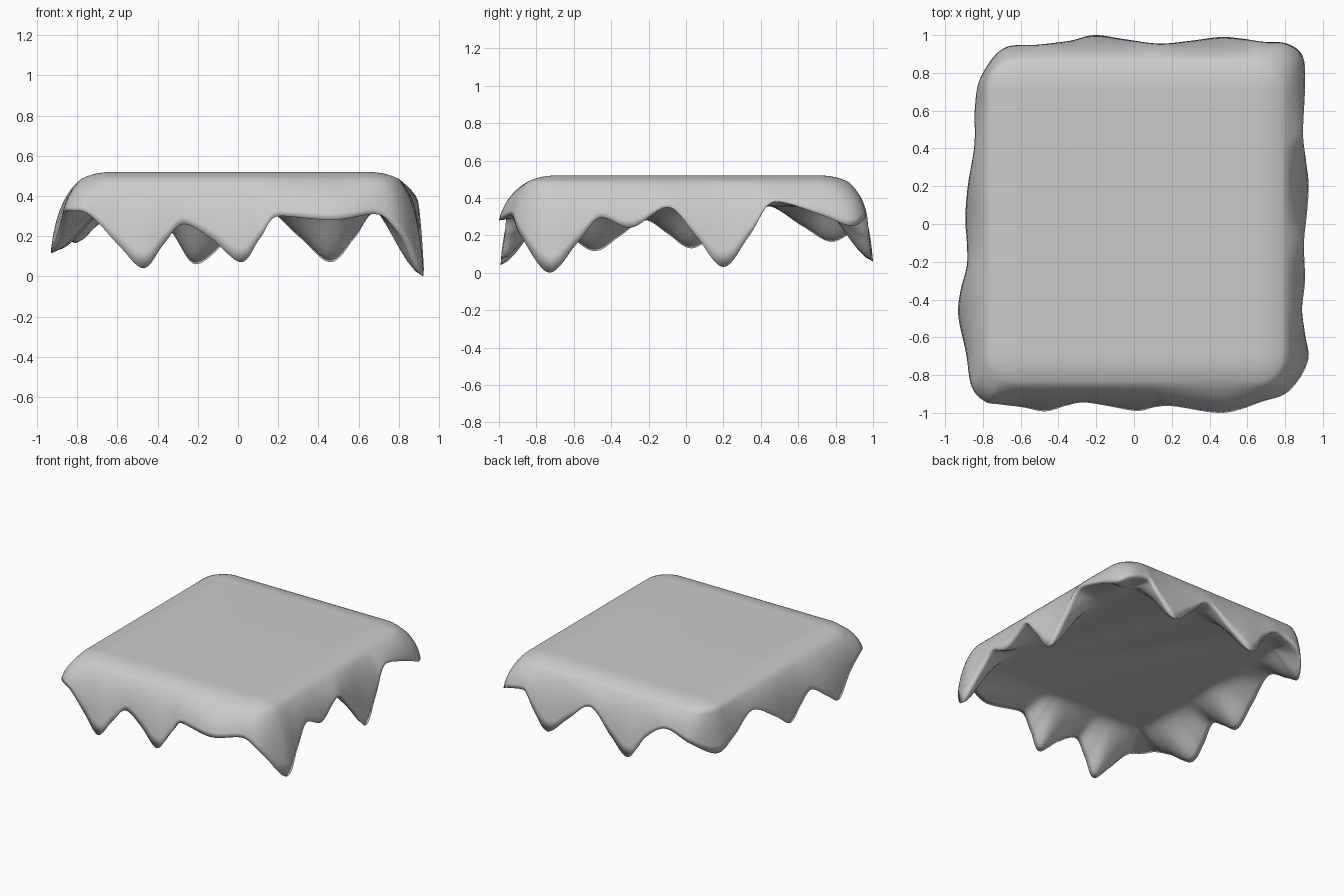
import bpy, bmesh
from mathutils import Vector

if "Cube" in bpy.data.objects:
    bpy.data.objects.remove(bpy.data.objects["Cube"])

TOP, SHOULDER, UNDER = 0.52, 0.485, 0.355
R = 0.16                                             # corner radius of the shoulder
CORE_X, CORE_Y = (-0.62, 0.64), (-0.69, 0.71)        # shoulder rectangle less R
# Hem of the draped sheet, counter-clockwise from the front left corner
HEM = [
    (-0.79, -0.94, 0.325), (-0.71, -0.955, 0.28), (-0.59, -0.97, 0.15), (-0.47, -0.992, 0.04),
    (-0.37, -0.965, 0.16), (-0.27, -0.945, 0.26), (-0.13, -0.965, 0.185), (0.015, -0.99, 0.07),
    (0.11, -0.97, 0.19), (0.21, -0.965, 0.3), (0.47, -1.0, 0.28), (0.68, -0.94, 0.31),
    (0.82, -0.885, 0.2), (0.92, -0.73, 0.0),
    (0.905, -0.58, 0.16), (0.89, -0.45, 0.295), (0.905, -0.3, 0.24), (0.9, -0.1, 0.35),
    (0.915, 0.05, 0.2), (0.925, 0.2, 0.03), (0.91, 0.34, 0.2), (0.895, 0.48, 0.38),
    (0.905, 0.72, 0.31), (0.895, 0.885, 0.25),
    (0.81, 0.955, 0.29), (0.68, 0.965, 0.315), (0.58, 0.98, 0.19), (0.46, 0.99, 0.07),
    (0.3, 0.97, 0.2), (0.13, 0.955, 0.33), (-0.06, 0.98, 0.17), (-0.21, 1.0, 0.06),
    (-0.34, 0.97, 0.23), (-0.5, 0.95, 0.33), (-0.69, 0.93, 0.26), (-0.81, 0.78, 0.165),
    (-0.842, 0.62, 0.25), (-0.845, 0.42, 0.36), (-0.88, 0.2, 0.24), (-0.893, 0.03, 0.13),
    (-0.885, -0.1, 0.21), (-0.885, -0.22, 0.28), (-0.92, -0.36, 0.19), (-0.93, -0.49, 0.115),
    (-0.89, -0.68, 0.24), (-0.86, -0.86, 0.325),
]
COLS, ROWS = 8, 8


def tangents(pts):
    """Smooth tangents, level at each dip and crest."""
    n, out = len(pts), []
    for i in range(n):
        a, b, c = pts[i - 1], pts[i], pts[(i + 1) % n]
        t = (c - a) / 2
        if (b.z - a.z) * (c.z - b.z) <= 0:
            t.z = 0
        out.append(t)
    return out


def hem_curve():
    pts = [Vector(p) for p in HEM]
    tan, n, out = tangents(pts), len(pts), []
    for i in range(n):
        j = (i + 1) % n
        for k in range(COLS):
            t = k / COLS
            out.append(pts[i] * (2*t**3 - 3*t**2 + 1) + tan[i] * (t**3 - 2*t**2 + t)
                       + pts[j] * (3*t**2 - 2*t**3) + tan[j] * (t**3 - t**2))
    return out


def bezier(pts, t):
    while len(pts) > 1:
        pts = [a.lerp(b, t) for a, b in zip(pts, pts[1:])]
    return pts[0]


def section(h):
    """Profile through one column: flat top, shoulder, hem, then the underside."""
    core = Vector((min(max(h.x, CORE_X[0]), CORE_X[1]), min(max(h.y, CORE_Y[0]), CORE_Y[1]), 0))
    d = (Vector((h.x, h.y, 0)) - core)
    reach = d.length
    d.normalize()

    def at(out, z):
        p = core + d * out
        return Vector((p.x, p.y, z))

    gap = reach - R
    segs = [
        [at(0.005, TOP), at(0.09, TOP), at(R, SHOULDER)],
        [at(R, SHOULDER), at(R + 0.8 * gap, 0.37 + 0.15 * h.z), h],
        [h, at(0.65 * reach, h.z + 0.1 * (UNDER - h.z)), at(0.3 * reach, UNDER), at(0.005, UNDER)],
    ]
    pts = [bezier(s, k / ROWS) for s in segs for k in range(ROWS)]
    return pts + [segs[-1][-1]]


# Draped sheet: sections swept round the hem, closed by a flat top and underside
bm = bmesh.new()
cols = [[bm.verts.new(p) for p in section(h)] for h in hem_curve()]
bm.faces.new([c[0] for c in cols])
bm.faces.new([c[-1] for c in reversed(cols)])
for i, b in enumerate(cols):
    a = cols[i - 1]
    for r in range(len(a) - 1):
        bm.faces.new((a[r], a[r + 1], b[r + 1], b[r]))
bmesh.ops.recalc_face_normals(bm, faces=bm.faces)
for f in bm.faces:
    f.smooth = True

mesh = bpy.data.meshes.new("draped_sheet")
bm.to_mesh(mesh)
bm.free()
bpy.context.collection.objects.link(bpy.data.objects.new("draped_sheet", mesh))
